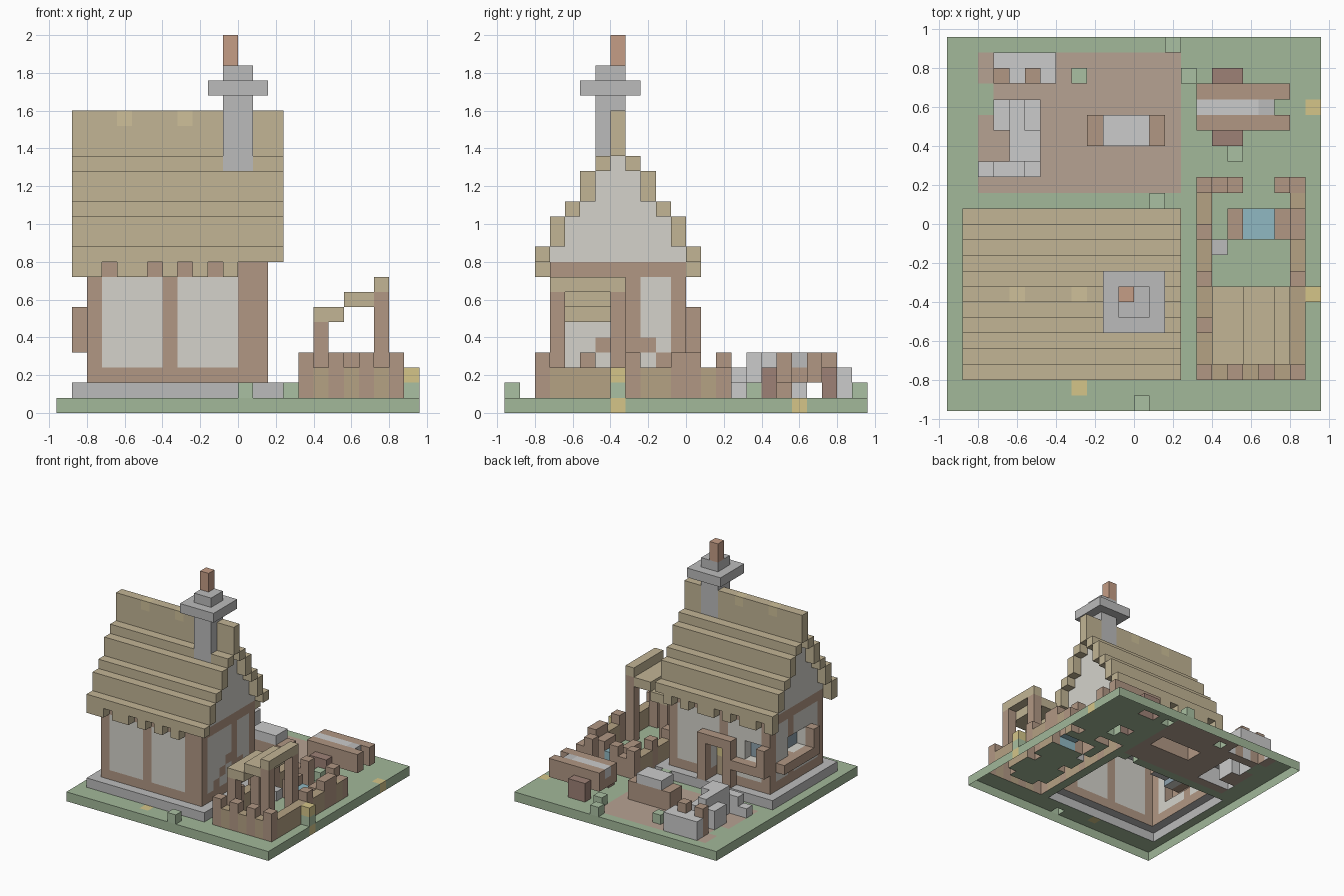
import bpy, bmesh
from mathutils import Vector

if "Cube" in bpy.data.objects:
    bpy.data.objects.remove(bpy.data.objects["Cube"])

U = 0.08          # voxel size
vox = {}          # (i, j, k) -> (part name, colour name)

COL = dict(grass=(.36, .48, .32), dirt=(.47, .36, .29), wood=(.44, .31, .23), dark=(.34, .22, .18),
           plaster=(.66, .65, .60), thatch=(.54, .46, .30), straw=(.62, .53, .32), stone=(.50, .50, .50),
           pale=(.64, .64, .62), brick=(.56, .34, .24), glass=(.27, .36, .42), water=(.28, .48, .54),
           yellow=(.66, .56, .25), leaf=(.40, .53, .36), plank=(.46, .36, .23))


def cells(b):
    b = [round(v / U) for v in b]
    return [(i, j, k) for i in range(b[0], b[1]) for j in range(b[2], b[3]) for k in range(b[4], b[5])]


def fill(part, col, *b):
    """Fill a block x0,x1,y0,y1,z0,z1."""
    for c in cells(b):
        vox[c] = (part, col)


def carve(*b):
    for c in cells(b):
        vox.pop(c, None)


def one(part, col, x, y, z0, z1):
    fill(part, col, x, x + U, y, y + U, z0, z1)


# ground with dirt yard
fill("ground", "grass", -.96, .96, -.96, .96, 0, .08)
fill("ground", "dirt", -.80, .24, .16, .88, 0, .08)
for x, y in ((.88, .56), (-.32, -.88), (.88, -.40)):
    one("ground", "yellow", x, y, 0, .08)
for y in (.56, .64):
    one("ground", "grass", -.80, y, 0, .08)

# house walls on a stone plinth
fill("plinth", "stone", -.88, .24, -.80, .08, .08, .16)
fill("house", "plaster", -.80, .16, -.72, 0, .16, .88)
for z in (.16, .72):
    fill("house", "wood", -.80, .16, -.72, 0, z, z + U)
for x in (-.80, -.40, .08):
    for y in (-.72, -.08):
        one("house", "wood", x, y, .16, .80)
one("house", "wood", 0, -.72, .16, .80)
for x in (-.80, .08):
    one("house", "wood", x, -.32, .16, .80)
# diagonal brace on the right wall
for y, z in ((-.24, .32), (-.16, .24), (-.48, .32), (-.40, .40), (-.56, .24)):
    one("house", "wood", .08, y, z, z + U)

# stepped roof with gable infill
tops = [.88, 1.04, 1.12, 1.28, 1.36]
low = .80
for n, top in enumerate(tops):
    off = U * n
    if n:
        fill("house", "plaster", -.80, .16, -.80 + off, .08 - off, low - U, low)
        fill("house", "plaster", -.80, .16, -.72 + off, 0 - off, low, top)
    for y in (-.80 + off, 0 - off):
        fill("roof", "thatch", -.88, .24, y, y + U, low, top)
    low = top
fill("roof", "thatch", -.88, .24, -.40, -.32, 1.36, 1.60)
for x in (-.64, -.32):
    one("roof", "straw", x, -.40, 1.52, 1.60)
# ragged eaves
for x0, x1 in ((-.88, -.72), (-.64, -.48), (-.40, -.32), (-.24, -.16), (-.08, 0)):
    fill("roof", "thatch", x0, x1, -.80, -.72, .72, .80)
for x0, x1 in ((-.88, -.80), (-.72, -.56), (-.48, -.40), (-.32, -.16), (-.08, 0), (.08, .16)):
    fill("roof", "thatch", x0, x1, 0, .08, .72, .80)

# chimney
fill("chimney", "stone", -.08, .08, -.48, -.32, 1.28, 1.84)
fill("chimney", "stone", -.16, .16, -.56, -.24, 1.68, 1.76)
fill("chimney_pot", "brick", -.08, 0, -.40, -.32, 1.84, 2.0)

# back door with projecting frame
carve(-.40, -.24, -.08, 0, .16, .48)
fill("door", "plank", -.40, -.24, -.16, -.08, .16, .48)
one("door", "yellow", -.32, -.16, .32, .40)
fill("door_frame", "wood", -.48, -.16, 0, .08, .16, .56)
carve(-.40, -.24, 0, .08, .16, .48)

# windows, window boxes and shutters
carve(-.72, -.56, -.08, 0, .40, .56)
fill("window", "glass", -.72, -.56, -.16, -.08, .40, .56)
fill("window_box", "wood", -.80, -.48, 0, .08, .32, .40)
one("window_box", "wood", -.80, 0, .40, .56)
carve(-.80, -.72, -.48, -.24, .40, .56)
fill("window", "glass", -.72, -.64, -.48, -.24, .40, .56)
fill("window_box", "wood", -.88, -.80, -.56, -.08, .32, .40)
one("window_box", "wood", -.88, -.56, .40, .56)

# garden fence with raised posts and a gap at the back
for x in (.32, .80):
    fill("fence", "plank", x, x + U, -.80, .24, .08, .24)
fill("fence", "plank", .32, .88, -.80, -.72, .08, .24)
fill("fence", "wood", .32, .56, .16, .24, .08, .24)
fill("fence", "wood", .72, .88, .16, .24, .08, .24)
for x, y in ((.32, -.80), (.48, -.80), (.64, -.80), (.80, -.80), (.32, .16), (.48, .16), (.72, .16),
             (.32, -.56), (.32, -.32), (.32, -.08), (.80, -.32), (.80, -.08), (.80, 0)):
    one("fence", "wood", x, y, .08, .32)

# open shelter with a stepped lean-to roof
for y in (-.72, -.40):
    one("shelter_posts", "wood", .40, y, .08, .48)
    one("shelter_posts", "wood", .72, y, .08, .64)
for x0, x1, z in ((.40, .56, .48), (.56, .72, .56), (.72, .80, .64)):
    fill("shelter_roof", "thatch", x0, x1, -.72, -.32, z, z + U)

# water trough and a stone
fill("trough", "wood", .48, .80, -.08, .08, .08, .24)
carve(.56, .72, -.08, .08, .16, .24)
fill("water", "water", .56, .72, -.08, .08, .08, .16)
one("garden_stone", "stone", .40, -.16, .08, .16)

# cart
for y in (.48, .64):
    fill("cart", "wood", .32, .80, y, y + U, .16, .32)
fill("cart", "wood", .32, .72, .56, .64, .16, .24)
fill("cart_load", "pale", .32, .64, .56, .64, .24, .32)
fill("cart_load", "stone", .64, .72, .56, .64, .24, .32)
for y in (.40, .72):
    fill("cart_wheels", "dark", .40, .56, y, y + U, .08, .24)

# yard table and rubble wall
fill("table", "wood", -.24, .16, .40, .56, .08, .24)
fill("table_cloth", "pale", -.16, .08, .40, .56, .24, .32)
fill("rubble_wall", "pale", -.72, -.40, .72, .88, .08, .24)
fill("rubble_wall", "pale", -.72, -.48, .48, .64, .08, .24)
fill("rubble_wall", "pale", -.64, -.56, .48, .64, .24, .32)
fill("rubble_wall", "pale", -.64, -.48, .32, .48, .08, .32)
fill("rubble_wall", "pale", -.80, -.48, .24, .32, .08, .16)
fill("rubble_wall", "pale", -.72, -.56, .24, .32, .16, .24)
for x in (-.72, -.56):
    one("rubble_posts", "wood", x, .72, .08, .32)

# grass tufts and a flower
for x, y in ((.16, .88), (-.32, .72), (.24, .72), (.08, .08), (.48, .32), (0, -.96)):
    one("tufts", "leaf", x, y, .08, .16)
one("flower", "leaf", .88, -.40, .08, .16)
one("flower", "yellow", .88, -.40, .16, .24)

# turn each part into one mesh made only of the exposed voxel faces
mats = {}
for name, rgb in COL.items():
    mats[name] = bpy.data.materials.new(name)
    mats[name].diffuse_color = (*rgb, 1)
DIRS = [Vector(d) for d in ((1, 0, 0), (-1, 0, 0), (0, 1, 0), (0, -1, 0), (0, 0, 1), (0, 0, -1))]
for part in sorted({p for p, _ in vox.values()}):
    bm, slots = bmesh.new(), []
    for c, (p, col) in vox.items():
        if p != part:
            continue
        if col not in slots:
            slots.append(col)
        for d in DIRS:
            n = (c[0] + int(d.x), c[1] + int(d.y), c[2] + int(d.z))
            if n in vox or n[2] < 0:
                continue
            a = Vector((d.y, d.z, d.x))
            b = d.cross(a)
            mid = Vector(c) + Vector((.5, .5, .5)) + d / 2
            f = bm.faces.new([bm.verts.new((mid + (a * s + b * t) / 2) * U)
                              for s, t in ((-1, -1), (1, -1), (1, 1), (-1, 1))])
            f.material_index = slots.index(col)
    bmesh.ops.remove_doubles(bm, verts=bm.verts, dist=.001)
    me = bpy.data.meshes.new(part)
    bm.to_mesh(me)
    for s in slots:
        me.materials.append(mats[s])
    bpy.context.collection.objects.link(bpy.data.objects.new(part, me))

for m in bpy.data.materials:
    if m.users and not m.is_grease_pencil:
        m.use_nodes = True
        m.node_tree.nodes["Principled BSDF"].inputs["Base Color"].default_value = m.diffuse_color
